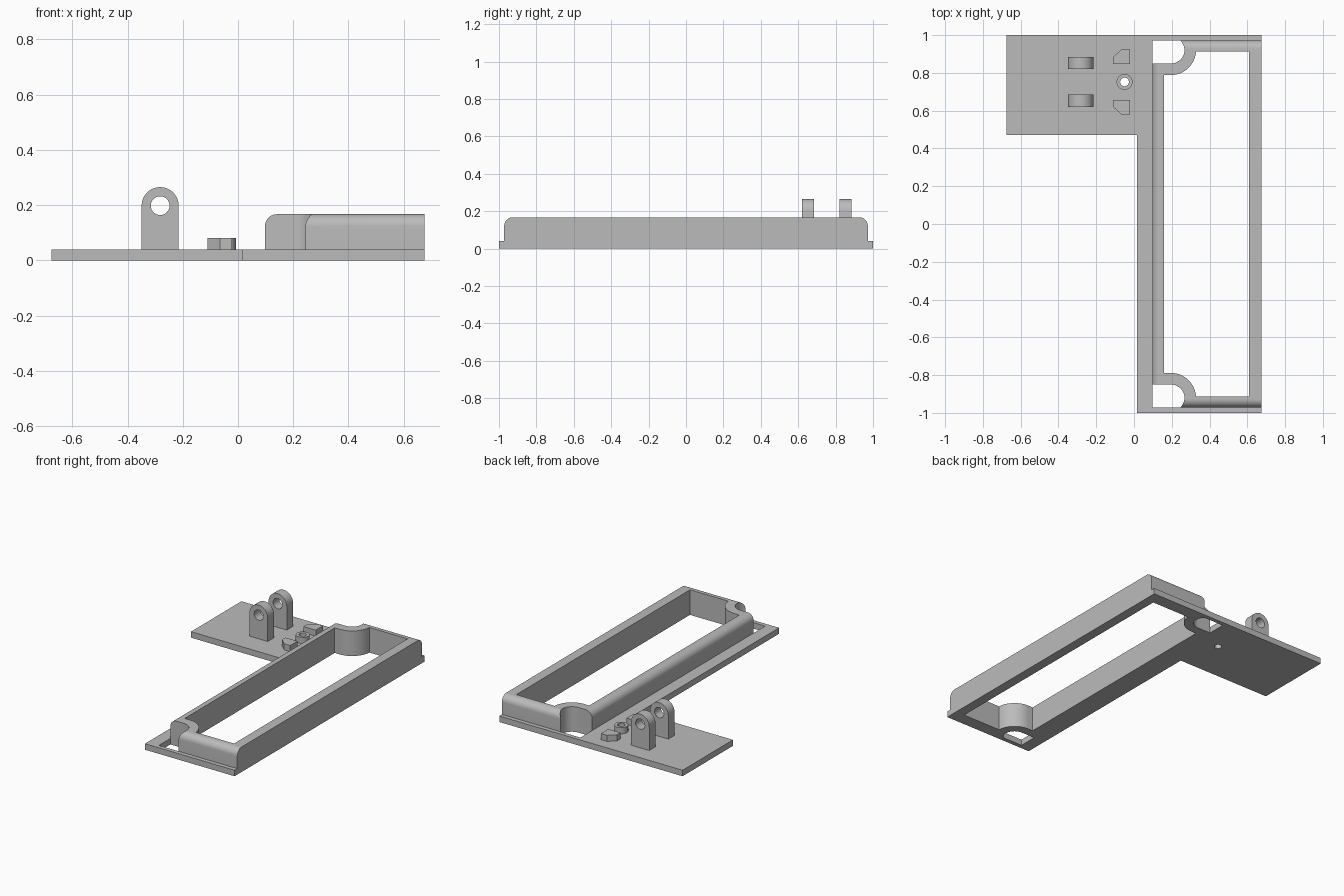
import bpy, bmesh
from math import pi, cos, sin, radians
from mathutils import Matrix

cube = bpy.data.objects.get("Cube")
if cube:
    bpy.data.objects.remove(cube)

grey = bpy.data.materials.new("plain grey")
grey.use_nodes = True
COLOUR = (0.5, 0.5, 0.5, 1)
grey.diffuse_color = COLOUR
grey.node_tree.nodes["Principled BSDF"].inputs["Base Color"].default_value = COLOUR

PLATE, TOP = 0.04, 0.167      # plate thickness, frame height
LEFT, RIGHT, END = 0.097, 0.675, 0.972   # outer faces of the frame


def prism(name, outline, low, high, matrix=Matrix()):
    """Extrude a closed outline from low to high along its local z."""
    bm = bmesh.new()
    face = bm.faces.new([bm.verts.new((x, y, low)) for x, y in outline])
    new = bmesh.ops.extrude_face_region(bm, geom=[face])["geom"]
    bmesh.ops.translate(bm, vec=(0, 0, high - low),
                        verts=[v for v in new if isinstance(v, bmesh.types.BMVert)])
    bm.transform(matrix)
    bmesh.ops.recalc_face_normals(bm, faces=bm.faces)
    mesh = bpy.data.meshes.new(name)
    bm.to_mesh(mesh)
    bm.free()
    mesh.materials.append(grey)
    obj = bpy.data.objects.new(name, mesh)
    bpy.context.collection.objects.link(obj)
    return obj


def arc(cx, cy, r, start, end, steps=24):
    angles = [radians(start + (end - start) * i / steps) for i in range(steps + 1)]
    return [(cx + r * cos(a), cy + r * sin(a)) for a in angles]


def circle(cx, cy, r):
    return arc(cx, cy, r, 0, 360, 48)[:-1]


def flip(outline, about=0):
    return [(x, 2 * about - y) for x, y in outline]


def activate(obj):
    bpy.ops.object.select_all(action="DESELECT")
    obj.select_set(True)
    bpy.context.view_layer.objects.active = obj


def cut(obj, *cutters):
    activate(obj)
    for cutter in cutters:
        cutter.hide_render = True
        mod = obj.modifiers.new("cut", "BOOLEAN")
        mod.operation, mod.solver, mod.object = "DIFFERENCE", "EXACT", cutter
        bpy.ops.object.modifier_apply(modifier=mod.name)
        bpy.data.objects.remove(cutter)


def smooth(obj):
    activate(obj)
    bpy.ops.object.shade_smooth_by_angle(angle=radians(30))


# Plan shapes shared by plate and frame
CX, CY = 0.197, 0.92


def opening():
    corner = [(0.16, CY - 0.131)] + arc(CX, CY, 0.131, -90, -3) + [(0.61, 0.913)]
    return prism("opening_cutter", corner + flip(corner)[::-1], -0.1, 0.3)


def notches(extra):
    """Corner pockets; extra lets them run past the outer faces."""
    edge = END + extra
    reach = min(edge, CY + 0.0525)
    turn = 49
    pocket = [(LEFT - extra, CY - 0.07)] + arc(CX, CY, 0.07, -90, turn)
    pocket += [(pocket[-1][0], edge)] if extra else []
    if not extra:
        pocket[-1] = (pocket[-1][0], reach)
    pocket.append((LEFT - extra, edge))
    return [prism("notch_cutter", p, -0.1, 0.3) for p in (pocket, flip(pocket))]


# Base plate with side tab
plate = prism("base_plate", [(0.015, -1), (RIGHT, -1), (RIGHT, 1), (-0.675, 1),
                             (-0.675, 0.47), (0.015, 0.47)], 0, PLATE)
cut(plate, opening(), *notches(0),
    prism("screw_cutter", circle(-0.05, 0.752, 0.023), -0.1, 0.3))
smooth(plate)

# Raised frame, rounded along the left and end top edges
frame = prism("raised_frame", [(LEFT, -END), (RIGHT, -END), (RIGHT, END), (LEFT, END)],
              PLATE, TOP)
bm = bmesh.new()
bm.from_mesh(frame.data)
rounded = [e for e in bm.edges if all(v.co.z > TOP - 0.001 for v in e.verts)
           and not all(v.co.x > RIGHT - 0.001 for v in e.verts)]
bmesh.ops.bevel(bm, geom=rounded, offset=0.045, segments=10, profile=0.5, affect="EDGES")
bm.to_mesh(frame.data)
bm.free()
cut(frame, opening(), *notches(0.03))
smooth(frame)

# Pair of hinge lugs: round-topped plates with a pin hole
LX, LZ = -0.282, 0.198
lug_outline = [(LX - 0.067, PLATE), (LX + 0.067, PLATE)] + arc(LX, LZ, 0.067, 0, 180)
upright = Matrix.Rotation(pi / 2, 4, "X")
for name, y in (("front_lug", 0.62), ("back_lug", 0.82)):
    lug = prism(name, lug_outline, -y - 0.065, -y, upright)
    cut(lug, prism("pin_cutter", circle(LX, LZ, 0.034), -1.2, 0, upright))
    smooth(lug)

# Screw boss between two chamfered stops
boss = prism("screw_boss", circle(-0.05, 0.752, 0.042), PLATE, 0.081)
cut(boss, prism("screw_cutter", circle(-0.05, 0.752, 0.023), -0.1, 0.3))
smooth(boss)
stop = [(-0.111, 0.848), (-0.021, 0.848), (-0.021, 0.925), (-0.066, 0.925), (-0.111, 0.883)]
prism("back_stop", stop, PLATE, 0.081)
prism("front_stop", flip(stop, 0.752), PLATE, 0.081)
